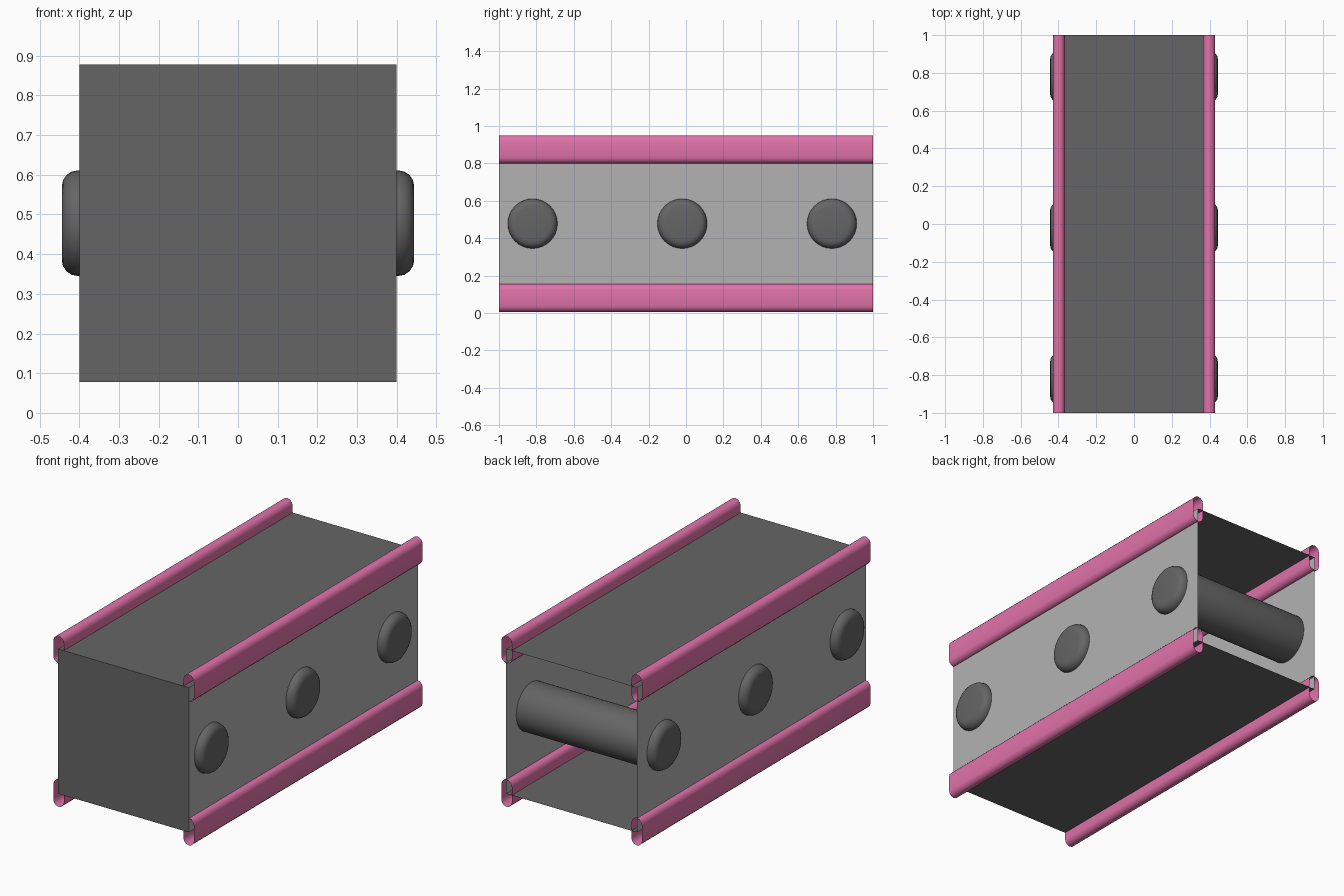
import bpy, bmesh, math
from mathutils import Matrix

if "Cube" in bpy.data.objects:
    bpy.data.objects.remove(bpy.data.objects["Cube"])


def material(name, rgb):
    m = bpy.data.materials.new(name)
    m.diffuse_color = (*rgb, 1)
    m.use_nodes = True
    m.node_tree.nodes["Principled BSDF"].inputs["Base Color"].default_value = m.diffuse_color
    return m


pink = material("pink", (0.75, 0.17, 0.40))
dark = material("dark_grey", (0.13, 0.13, 0.13))
light = material("light_grey", (0.45, 0.45, 0.45))


def add_object(name, bm, mats, smooth=False):
    mesh = bpy.data.meshes.new(name)
    bm.to_mesh(mesh)
    bm.free()
    for m in mats:
        mesh.materials.append(m)
    obj = bpy.data.objects.new(name, mesh)
    bpy.context.collection.objects.link(obj)
    if smooth:
        bpy.ops.object.select_all(action='DESELECT')
        obj.select_set(True)
        bpy.context.view_layer.objects.active = obj
        bpy.ops.object.shade_smooth_by_angle(angle=math.radians(40))
    return obj


HALF_X, HALF_Z, MID_Z = 0.4, 0.4, 0.478

# Thin-walled trough: light side walls, dark top, floor and front, open back
bm = bmesh.new()
bmesh.ops.create_cube(bm, size=1, matrix=Matrix.Translation((0, 0, MID_Z))
                      @ Matrix.Diagonal((2 * HALF_X, 2, 2 * HALF_Z, 1)))
bm.normal_update()
back = [f for f in bm.faces if f.normal.y > 0.9]
bmesh.ops.delete(bm, geom=back, context='FACES')
for f in bm.faces:
    f.material_index = 1 if abs(f.normal.x) > 0.9 else 0
add_object("box_shell", bm, [dark, light])


# Open-ended rounded tube sleeves along the four long edges
def rail(name, cx, cz, r=0.032, half_h=0.075, n=6):
    profile = []
    for side in (1, -1):
        for i in range(n + 1):
            a = math.pi * i / n
            profile.append((cx + side * r * math.cos(a),
                            cz + side * (half_h - r + r * math.sin(a))))
    bm = bmesh.new()
    front, rear = [[bm.verts.new((x, y, z)) for x, z in profile] for y in (-1, 1)]
    for i in range(len(profile)):
        j = (i + 1) % len(profile)
        bm.faces.new((front[i], front[j], rear[j], rear[i]))
    bmesh.ops.recalc_face_normals(bm, faces=bm.faces)
    add_object(name, bm, [pink], True)


for sx, side in ((-1, "left"), (1, "right")):
    for sz, level in ((-1, "lower"), (1, "upper")):
        rail(f"{level}_{side}_rail", sx * 0.398, MID_Z + sz * (HALF_Z - 0.003))

# Cross pins running through both side walls, with rounded ends
for i, y in enumerate((-0.82, -0.02, 0.78)):
    bm = bmesh.new()
    bmesh.ops.create_cone(bm, cap_ends=True, segments=32, radius1=0.133,
                          radius2=0.133, depth=0.888,
                          matrix=Matrix.Translation((0, y, MID_Z))
                          @ Matrix.Rotation(math.pi / 2, 4, 'Y'))
    rims = [e for e in bm.edges
            if abs(e.verts[0].co.x - e.verts[1].co.x) < 0.01]
    bmesh.ops.bevel(bm, geom=rims, offset=0.04, segments=4, profile=0.5,
                    affect='EDGES')
    add_object(f"cross_pin_{i + 1}", bm, [dark], True)
